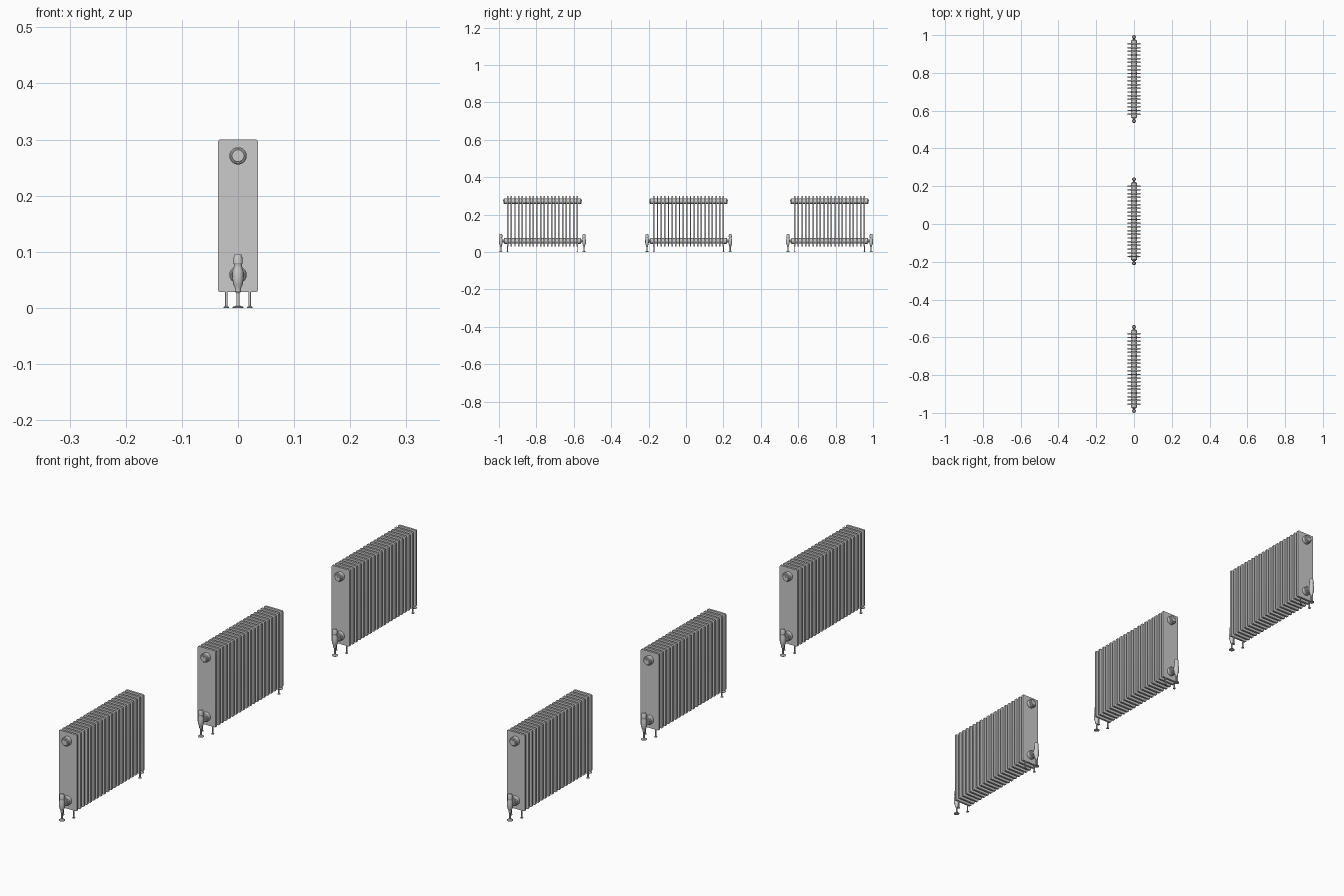
import bpy, bmesh
from math import pi, cos, sin
from mathutils import Matrix

if "Cube" in bpy.data.objects:
    bpy.data.objects.remove(bpy.data.objects["Cube"])

FINS, PITCH = 20, 0.0196
ROW_Y = (-0.7675, 0.014, 0.7675)
HALF_ROW = PITCH * (FINS - 1) / 2
VALVE_Y = 0.2225


def lathe(bm, profile, matrix, sides=24):
    """Revolve (radius, height) points about z, then place with matrix."""
    rings = []
    for r, h in profile:
        if r == 0:
            rings.append([bm.verts.new(matrix @ Matrix.Translation((0, 0, h)).translation)])
        else:
            rings.append([bm.verts.new(matrix @ Matrix.Translation(
                (r * cos(2 * pi * i / sides), r * sin(2 * pi * i / sides), h)).translation)
                for i in range(sides)])
    for a, b in zip(rings, rings[1:]):
        for i in range(sides):
            j = (i + 1) % sides
            quad = [a[i % len(a)], a[j % len(a)], b[j % len(b)], b[i % len(b)]]
            bm.faces.new(list(dict.fromkeys(quad)))


def to_mesh(bm, name):
    bmesh.ops.recalc_face_normals(bm, faces=bm.faces[:])
    mesh = bpy.data.meshes.new(name)
    bm.to_mesh(mesh)
    bm.free()
    return mesh


def along_y(y, z, sign):
    """Matrix turning the lathe axis to point along sign * y."""
    return Matrix.Translation((0, y, z)) @ Matrix.Rotation(-sign * pi / 2, 4, 'X')


# Fins: thin upright plates with softened corners
bm = bmesh.new()
for i in range(FINS):
    y = -HALF_ROW + i * PITCH
    plate = bmesh.ops.create_cube(bm, size=1, matrix=Matrix.Translation((0, y, 0.164))
                                  @ Matrix.Diagonal((0.071, 0.0075, 0.272, 1)))
    edges = {e for v in plate['verts'] for e in v.link_edges}
    corner = [e for e in edges if abs((e.verts[0].co - e.verts[1].co).y) > 0.001]
    bmesh.ops.bevel(bm, geom=corner, offset=0.004, segments=3, affect='EDGES', profile=0.5)
fins = to_mesh(bm, "fins")

# Headers: top and bottom tubes swelling at each fin
bm = bmesh.new()
for z in (0.271, 0.059):
    profile = [(0, -HALF_ROW)]
    for i in range(FINS):
        y = -HALF_ROW + i * PITCH
        profile.append((0.0155, y))
        if i < FINS - 1:
            profile += [(0.0145, y + PITCH * 0.4), (0.0145, y + PITCH * 0.6)]
    profile.append((0, HALF_ROW))
    lathe(bm, profile, along_y(0, z, 1))
headers = to_mesh(bm, "headers")

# Plugs: stepped collars closing the four header ends
bm = bmesh.new()
collar = [(0.0155, 0), (0.0155, 0.017), (0.0135, 0.0195), (0.0115, 0.0195),
          (0.0115, 0.0215), (0.0105, 0.0225), (0, 0.0225)]
for s in (-1, 1):
    for z in (0.271, 0.059):
        lathe(bm, collar, along_y(s * HALF_ROW, z, s))
    # bleed screw on the upper plug
    lathe(bm, [(0.003, 0), (0.003, 0.024), (0, 0.024)],
          along_y(s * HALF_ROW, 0.276, s), 6)
plugs = to_mesh(bm, "plugs")

# Valves: floor flange, riser pipe, body, cap and side union
bm = bmesh.new()
valve = [(0, 0), (0.01, 0), (0.01, 0.0015), (0.0045, 0.0035), (0.0028, 0.006),
         (0.0028, 0.026), (0.0055, 0.03), (0.0055, 0.036), (0.0085, 0.042),
         (0.0095, 0.05), (0.0095, 0.066), (0.0075, 0.072), (0.0075, 0.078),
         (0.0085, 0.080), (0.0075, 0.092), (0.006, 0.095), (0, 0.095)]
for s in (-1, 1):
    lathe(bm, valve, Matrix.Translation((0, s * VALVE_Y, 0)), 20)
    lathe(bm, [(0.006, 0), (0.006, 0.02)], along_y(s * 0.203, 0.059, s), 16)
valves = to_mesh(bm, "valves")

# Legs: slim rods with round feet under the end fins
bm = bmesh.new()
leg = [(0, 0), (0.005, 0), (0.005, 0.0015), (0.0025, 0.003), (0.0025, 0.032)]
for s in (-1, 1):
    for x in (-0.021, 0.021):
        lathe(bm, leg, Matrix.Translation((x, s * HALF_ROW, 0)), 12)
legs = to_mesh(bm, "legs")

# Smooth the shared meshes and place three radiators in a row
for n, y in enumerate(ROW_Y, 1):
    for mesh in (fins, headers, plugs, valves, legs):
        ob = bpy.data.objects.new(f"radiator_{n}_{mesh.name}", mesh)
        ob.location.y = y
        bpy.context.collection.objects.link(ob)
        if n == 1:
            bpy.ops.object.select_all(action='DESELECT')
            ob.select_set(True)
            bpy.context.view_layer.objects.active = ob
            bpy.ops.object.shade_smooth_by_angle(angle=pi / 6)
